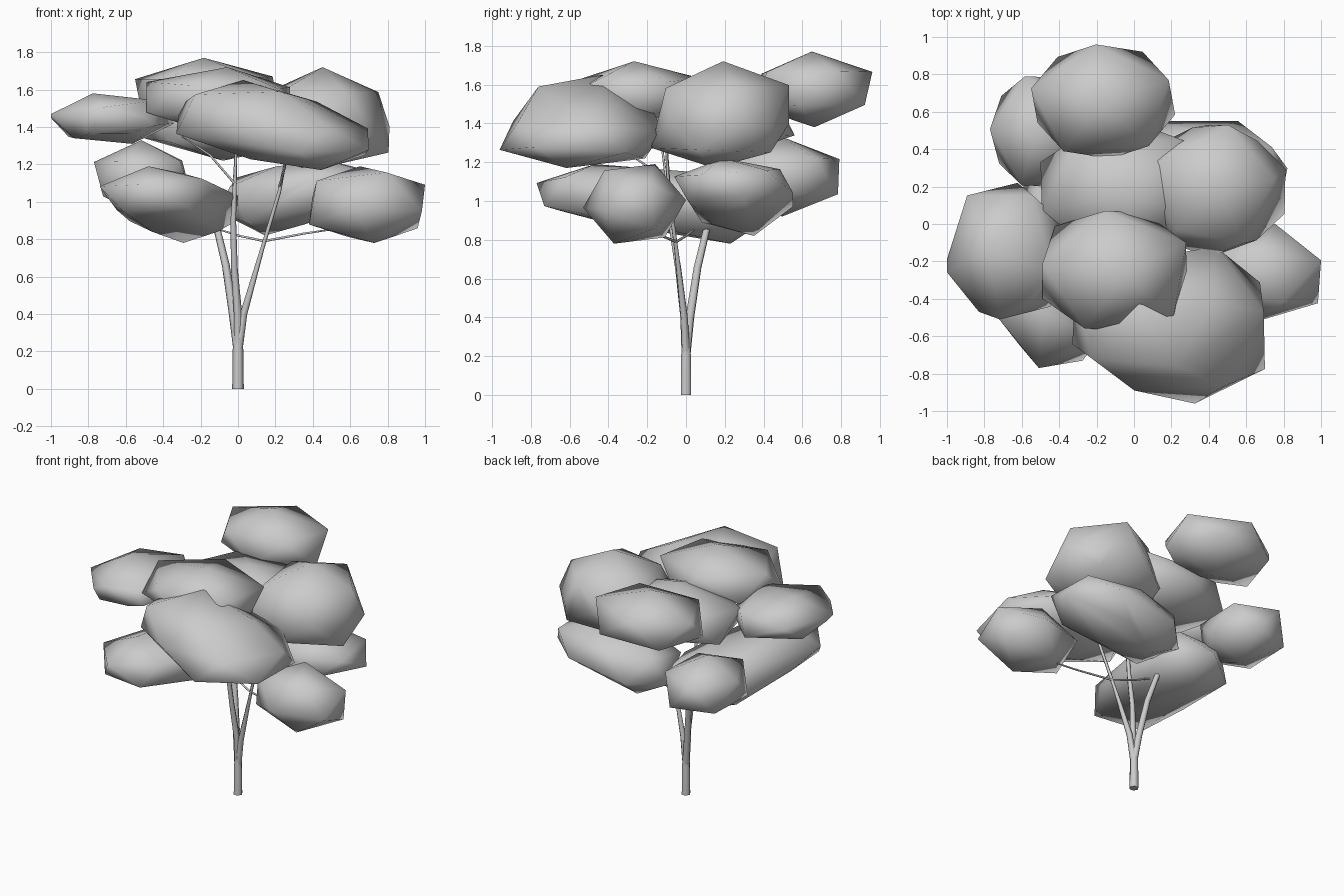
import bpy, bmesh, math, random
from mathutils import Euler

if "Cube" in bpy.data.objects:
    bpy.data.objects.remove(bpy.data.objects["Cube"])

random.seed(11)


def fitted_points(x0, x1, y0, y1, z0, z1):
    """Points of a randomly turned icosahedron fitted to a box."""
    bm = bmesh.new()
    bmesh.ops.create_icosphere(bm, subdivisions=1, radius=1)
    turn = Euler((random.uniform(-.3, .3), random.uniform(-.3, .3),
                  random.uniform(0, math.pi))).to_matrix()
    pts = [turn @ v.co for v in bm.verts]
    bm.free()
    for i, (a, b) in enumerate(((x0, x1), (y0, y1), (z0, z1))):
        lo, hi = min(p[i] for p in pts), max(p[i] for p in pts)
        for p in pts:
            p[i] = a + (p[i] - lo) / (hi - lo) * (b - a)
    return pts


def leaf_clump(name, *boxes):
    """Coarse smooth clump wrapped around one or more boxes."""
    bm = bmesh.new()
    for box in boxes:
        for p in fitted_points(*box):
            bm.verts.new(p)
    hull = bmesh.ops.convex_hull(bm, input=bm.verts[:])
    inner = {g for g in hull["geom_interior"] if isinstance(g, bmesh.types.BMVert)}
    bmesh.ops.delete(bm, geom=list(inner), context='VERTS')
    bmesh.ops.recalc_face_normals(bm, faces=bm.faces[:])
    me = bpy.data.meshes.new(name)
    bm.to_mesh(me)
    bm.free()
    me.shade_smooth()
    ob = bpy.data.objects.new(name, me)
    bpy.context.collection.objects.link(ob)


def limb(name, points):
    """Tapered round limb through (x, y, z, radius) points."""
    cu = bpy.data.curves.new(name, 'CURVE')
    cu.dimensions = '3D'
    cu.bevel_depth = 1.0
    cu.bevel_resolution = 1
    cu.use_fill_caps = True
    sp = cu.splines.new('POLY')
    sp.points.add(len(points) - 1)
    for p, (x, y, z, r) in zip(sp.points, points):
        p.co = (x, y, z, 1)
        p.radius = r
    sp.use_smooth = True
    ob = bpy.data.objects.new(name, cu)
    bpy.context.collection.objects.link(ob)


# Trunk and the three main branches
limb("trunk", [(0, 0, 0, .031), (0, 0, .2, .029), (0, 0, .3, .022)])
limb("left_branch", [(0, 0, .2, .024), (-.025, .02, .4, .024),
                     (-.065, .06, .66, .021), (-.125, .12, .91, .018)])
limb("middle_branch", [(0, 0, .2, .024), (0, -.01, .4, .022), (-.02, -.04, .65, .018),
                       (-.025, -.08, .9, .015), (-.01, -.1, 1.3, .006)])
limb("right_branch", [(0, 0, .2, .024), (.03, -.01, .4, .02), (.13, -.05, .75, .011),
                      (.22, -.09, 1.05, .01), (.26, -.1, 1.25, .006)])

# Thin twigs reaching into the clumps
for i, (a, b, c) in enumerate([
        ((.14, -.05, .79), (.35, -.15, .83), (.62, -.24, .87)),
        ((.14, -.05, .79), (0, 0, .82), (-.25, .1, .9)),
        ((-.12, .12, .9), (-.25, .25, .97), (-.42, .42, 1.08)),
        ((-.13, .13, .95), (.02, .17, .98), (.2, .22, 1.02)),
        ((-.02, -.1, 1.1), (-.15, -.12, 1.25), (-.3, -.14, 1.35)),
        ((.22, -.09, 1.08), (.25, -.2, 1.18), (.25, -.35, 1.28))]):
    limb(f"twig_{i + 1}", [(*a, .007), (*b, .006), (*c, .004)])

# Foliage clumps: x range, y range, z range for each box wrapped
clumps = {
    "top_back": [(-.55, .22, .35, .96, 1.38, 1.77)],
    "low_back_left": [(-.77, -.25, .2, .79, .92, 1.33)],
    "low_front_left": [(-.74, -.1, -.77, -.12, .89, 1.19),
                       (-.58, 0, -.2, .46, .78, 1.15)],
    "upper_left": [(-1, -.34, -.51, .22, 1.31, 1.58),
                   (-1, -.4, -.47, .1, 1.32, 1.54)],
    "top_centre": [(-.49, .28, -.57, .07, 1.37, 1.72)],
    "upper_front": [(-.33, .42, -.89, -.18, 1.25, 1.65),
                    (.06, .7, -.96, -.12, 1.17, 1.45)],
    "upper_right": [(.14, .75, -.12, .53, 1.25, 1.72),
                    (0, .81, -.18, .53, 1.17, 1.5)],
    "upper_middle": [(-.5, .4, -.2, .56, 1.22, 1.6)],
    "low_right": [(.38, 1, -.53, 0, .78, 1.19)],
    "low_back_right": [(.15, .82, -.06, .55, .95, 1.22),
                       (-.1, .45, 0, .55, .82, 1.19)],
}
for name, boxes in clumps.items():
    leaf_clump("foliage_" + name, *boxes)
